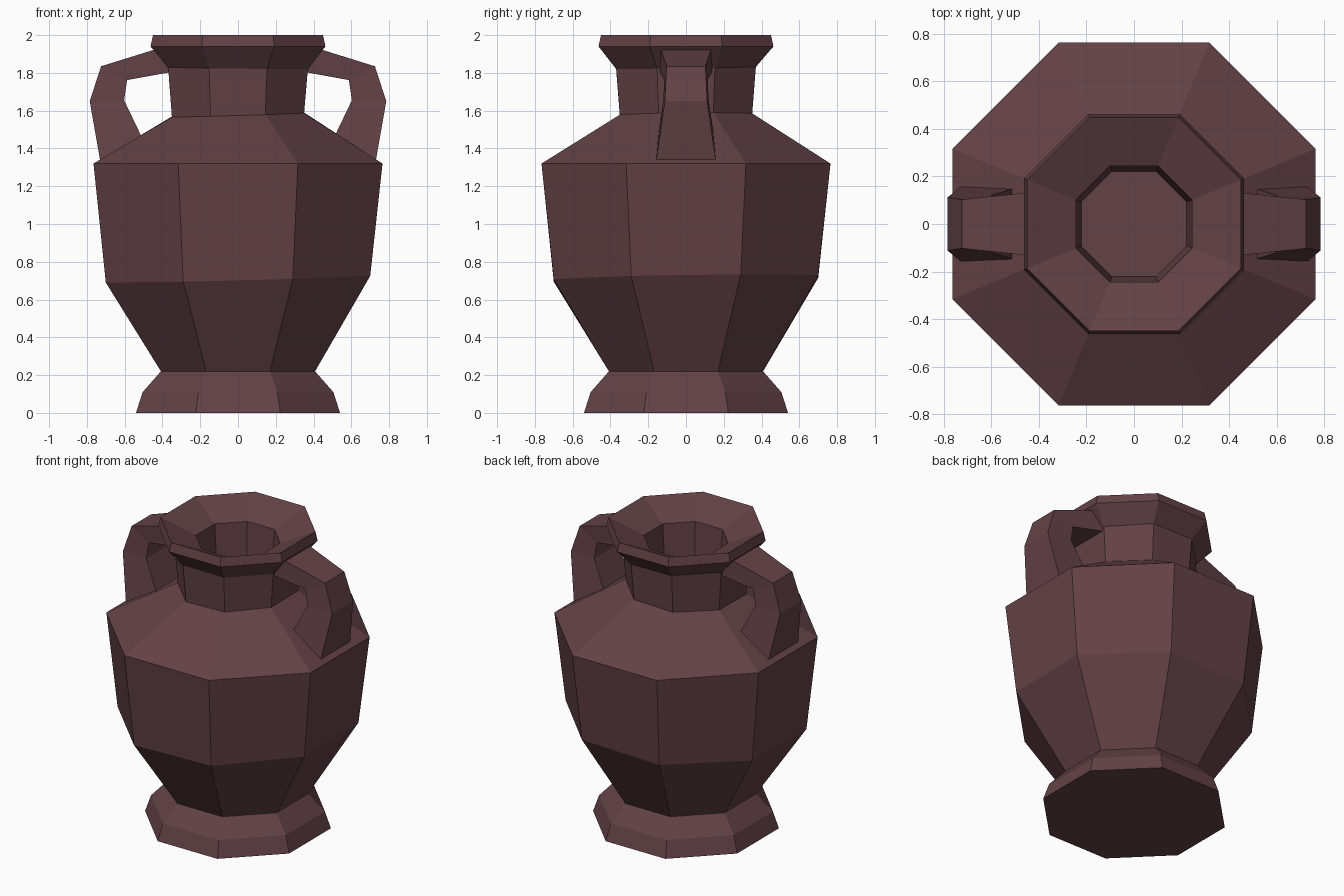
import bpy, bmesh
from math import cos, sin, pi
from mathutils import Vector

cube = bpy.data.objects.get("Cube")
if cube:
    bpy.data.objects.remove(cube)

clay = bpy.data.materials.new("dark red clay")
clay.use_nodes = True
colour = (0.125, 0.054, 0.062, 1)
clay.diffuse_color = colour
bsdf = clay.node_tree.nodes["Principled BSDF"]
bsdf.inputs["Base Color"].default_value = colour
bsdf.inputs["Roughness"].default_value = 0.9


def loft(name, rings):
    """Skin a list of point rings and cap both ends with flat faces."""
    bm = bmesh.new()
    loops = [[bm.verts.new(p) for p in ring] for ring in rings]
    n = len(loops[0])
    for a, b in zip(loops, loops[1:]):
        for i in range(n):
            j = (i + 1) % n
            bm.faces.new((a[i], a[j], b[j], b[i]))
    bm.faces.new(loops[0][::-1])
    bm.faces.new(loops[-1])
    bmesh.ops.recalc_face_normals(bm, faces=bm.faces)
    mesh = bpy.data.meshes.new(name)
    bm.to_mesh(mesh)
    bm.free()
    mesh.materials.append(clay)
    obj = bpy.data.objects.new(name, mesh)
    bpy.context.collection.objects.link(obj)
    return obj


def octagon(apothem, z, tilt_x=0, tilt_y=0):
    """Eight points with flat sides facing the axes, slightly tilted."""
    r = apothem / cos(pi / 8)
    pts = []
    for k in range(8):
        a = pi / 8 + k * pi / 4
        x, y = r * cos(a), r * sin(a)
        pts.append(Vector((x, y, z + tilt_x * x + tilt_y * y)))
    return pts


# Vase: foot, belly, shoulder, neck, flared lip, then down the mouth
profile = [
    (0.54, 0.0), (0.505, 0.11), (0.408, 0.22),
    (0.70, 0.712, 0.025, 0.015), (0.765, 1.32),
    (0.35, 1.578, 0.03, 0.01), (0.37, 1.828, -0.01, 0.015),
    (0.463, 1.94), (0.45, 2.0),
    (0.245, 1.9), (0.222, 1.58),
]
loft("vase_body", [octagon(*p) for p in profile])

# Handle sections: outer x, z, half width, then inner x, z, half width
sections = [
    (0.42, 1.93, 0.135, 0.34, 1.807, 0.14),
    (0.725, 1.835, 0.103, 0.587, 1.762, 0.115),
    (0.785, 1.65, 0.112, 0.603, 1.655, 0.12),
    (0.727, 1.32, 0.16, 0.49, 1.42, 0.155),
]
for name, side in (("left_handle", 1), ("right_handle", -1)):
    loft(name, [[(side * ox, -ow, oz), (side * ox, ow, oz),
                 (side * ix, iw, iz), (side * ix, -iw, iz)]
                for ox, oz, ow, ix, iz, iw in sections])
